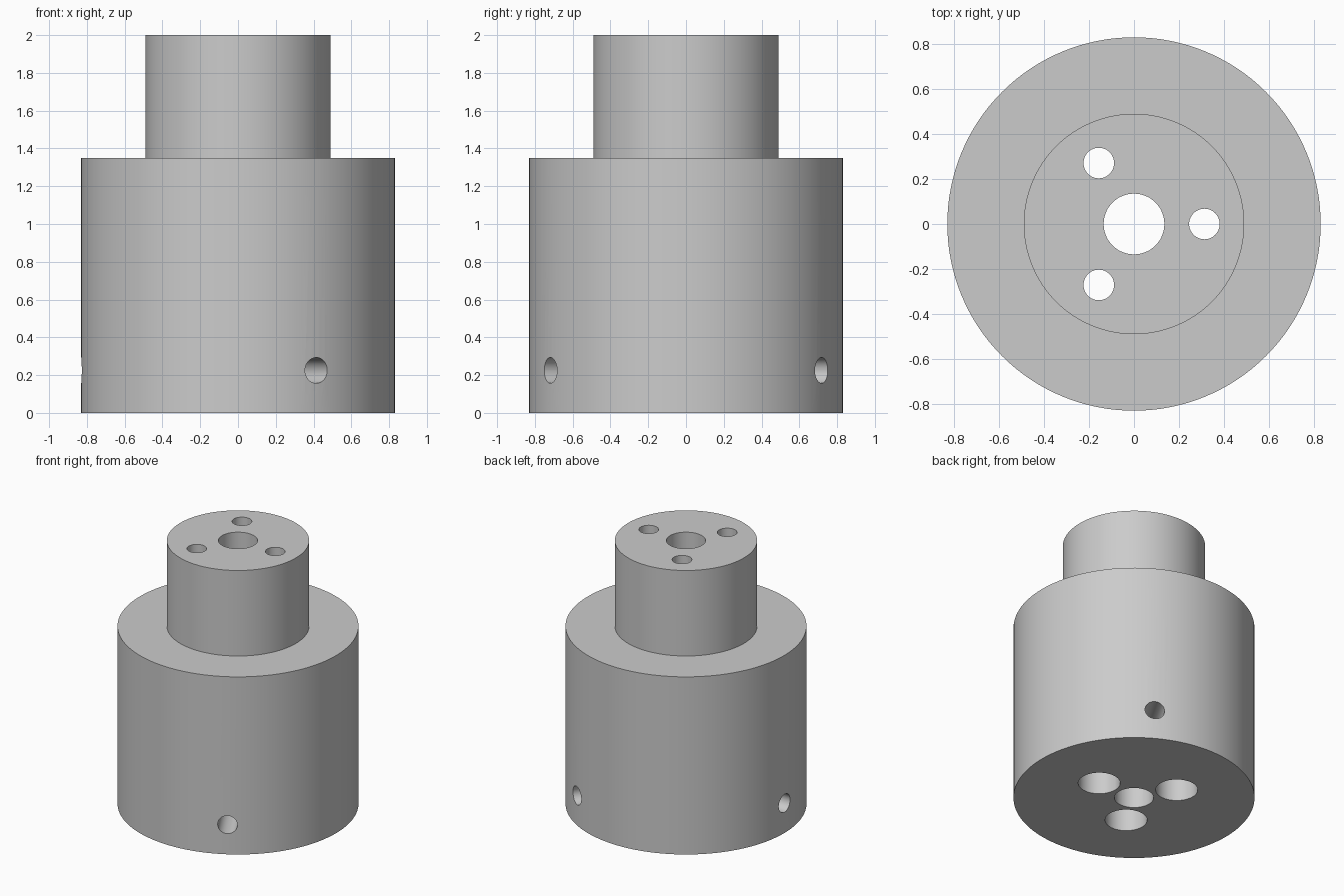
import bpy, bmesh, math
from mathutils import Matrix

if "Cube" in bpy.data.objects:
    bpy.data.objects.remove(bpy.data.objects["Cube"])

grey = bpy.data.materials.new("plain_grey")
grey.diffuse_color = (0.6, 0.6, 0.6, 1)
grey.use_nodes = True
grey.node_tree.nodes["Principled BSDF"].inputs["Base Color"].default_value = grey.diffuse_color


def turned(name, steps, sides, matrix=Matrix()):
    """Closed solid of revolution about z from (radius, height) steps."""
    bm = bmesh.new()
    rings = [[bm.verts.new((r * math.cos(2 * math.pi * i / sides),
                            r * math.sin(2 * math.pi * i / sides), z))
              for i in range(sides)] for r, z in steps]
    for a, b in zip(rings, rings[1:]):
        for i in range(sides):
            j = (i + 1) % sides
            bm.faces.new((a[i], a[j], b[j], b[i]))
    bm.faces.new(rings[0][::-1])
    bm.faces.new(rings[-1])
    bm.transform(matrix)
    mesh = bpy.data.meshes.new(name)
    bm.to_mesh(mesh)
    bm.free()
    mesh.materials.append(grey)
    obj = bpy.data.objects.new(name, mesh)
    bpy.context.collection.objects.link(obj)
    return obj


# Stepped hub: wide body with a narrower nose
hub = turned("hub", [(0.83, 0), (0.83, 1.35), (0.49, 1.35), (0.49, 2)], 128)

# Central shaft bore
cutters = [turned("bore_cutter", [(0.135, -0.1), (0.135, 2.1)], 48)]

for k in range(3):
    turn = Matrix.Rotation(math.radians(120 * k), 4, 'Z')
    # Bolt hole with a wide counterbore from below
    cutters.append(turned(
        "bolt_cutter",
        [(0.145, -0.1), (0.145, 1.35), (0.068, 1.35), (0.068, 2.1)], 40,
        turn @ Matrix.Translation((0.313, 0, 0))))
    # Radial set screw hole running into the bore
    cutters.append(turned(
        "set_screw_cutter", [(0.068, 0.05), (0.068, 1)], 40,
        Matrix.Rotation(math.radians(60 + 120 * k), 4, 'Z')
        @ Matrix.Translation((0, 0, 0.225))
        @ Matrix.Rotation(math.pi / 2, 4, 'Y')))

# Cut every hole, then drop the cutters
bpy.context.view_layer.objects.active = hub
for cutter in cutters:
    mod = hub.modifiers.new("hole", 'BOOLEAN')
    mod.operation = 'DIFFERENCE'
    mod.solver = 'EXACT'
    mod.object = cutter
    bpy.ops.object.modifier_apply(modifier=mod.name)
    bpy.data.objects.remove(cutter)

# Smooth walls with crisp rims
bpy.ops.object.select_all(action='DESELECT')
hub.select_set(True)
bpy.ops.object.shade_smooth_by_angle(angle=math.radians(30))
